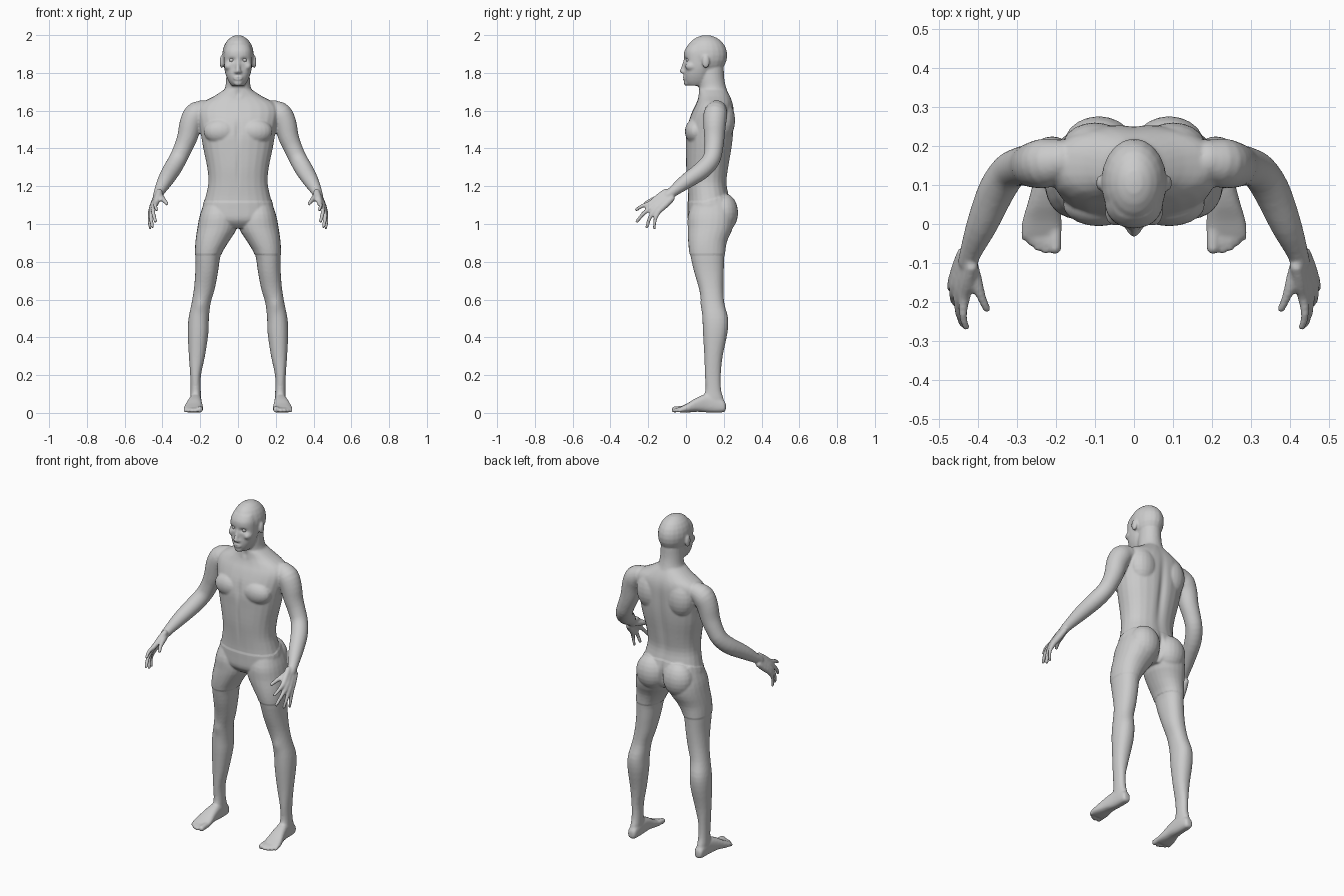
import bpy, bmesh, math
from mathutils import Vector, Matrix

bm = bmesh.new()
SEG = 24


def refine(rows, n=3):
    """Catmull-Rom interpolation of rows of numbers."""
    out = []
    for i in range(len(rows) - 1):
        a, b, c, d = (rows[max(i - 1, 0)], rows[i], rows[i + 1], rows[min(i + 2, len(rows) - 1)])
        for k in range(n):
            t = k / n
            out.append([0.5 * (2 * q + (r - p) * t + (2 * p - 5 * q + 4 * r - s) * t * t
                               + (3 * q - p - 3 * r + s) * t ** 3) for p, q, r, s in zip(a, b, c, d)])
    return out + [list(rows[-1])]


def skin(rings):
    loops = [[bm.verts.new(p) for p in ring] for ring in rings]
    for a, b in zip(loops, loops[1:]):
        for i in range(len(a)):
            j = (i + 1) % len(a)
            bm.faces.new((a[i], a[j], b[j], b[i]))
    bm.faces.new(loops[0][::-1])
    bm.faces.new(loops[-1])


def oval(c, u, v, power=2.0):
    ring = []
    for i in range(SEG):
        a = 2 * math.pi * i / SEG
        x, y = math.cos(a), math.sin(a)
        ring.append(c + u * math.copysign(abs(x) ** (2 / power), x)
                    + v * math.copysign(abs(y) ** (2 / power), y))
    return ring


def loft_z(rows, power=2.2):
    """Rows: z, x0, x1, y0, y1."""
    skin([oval(Vector(((a + b) / 2, (c + d) / 2, z)), Vector(((b - a) / 2, 0, 0)),
               Vector((0, (d - c) / 2, 0)), power) for z, a, b, c, d in refine(rows)])


def loft_y(rows, power=2.6):
    """Rows: y, x0, x1, z0, z1."""
    skin([oval(Vector(((a + b) / 2, y, (c + d) / 2)), Vector(((b - a) / 2, 0, 0)),
               Vector((0, 0, (d - c) / 2)), power) for y, a, b, c, d in refine(rows)])


def ball(c, r):
    bmesh.ops.create_uvsphere(bm, u_segments=20, v_segments=12, radius=1,
                              matrix=Matrix.Translation(c) @ Matrix.Diagonal((*r, 1)))


def tube(rows):
    """Rows: x, y, z, radius; rounded ends."""
    pts = refine(rows)
    rings = []
    for i, p in enumerate(pts):
        t = (Vector(pts[min(i + 1, len(pts) - 1)][:3]) - Vector(pts[max(i - 1, 0)][:3])).normalized()
        u = t.cross(Vector((1, 0, 0))).normalized()
        rings.append(oval(Vector(p[:3]), u * p[3], t.cross(u) * p[3]))
    skin(rings)
    for p in (rows[0], rows[-1]):
        ball(p[:3], [p[3]] * 3)


# leg
loft_z([(1.14, .03, .165, .05, .22), (1.05, .01, .198, .015, .25), (.98, .008, .212, .012, .245),
        (.91, .05, .222, .014, .215), (.84, .09, .226, .022, .204), (.75, .105, .226, .042, .2),
        (.66, .122, .233, .068, .198), (.58, .145, .246, .083, .203), (.5, .154, .262, .087, .223),
        (.42, .157, .266, .09, .219), (.3, .175, .26, .097, .194), (.2, .196, .253, .1, .184),
        (.12, .197, .251, .103, .186), (.07, .196, .252, .085, .2), (.03, .2, .248, .08, .2)])
# foot and toes
loft_y([(.211, .21, .24, .015, .045), (.195, .197, .25, .003, .07), (.12, .193, .256, .002, .1),
        (.06, .19, .27, .006, .082), (.01, .185, .285, .002, .052), (-.025, .185, .289, .001, .034),
        (-.038, .19, .283, .006, .026)])
for x, tip, r in ((.202, -.061, .0165), (.226, -.067, .0105), (.245, -.06, .0105),
                  (.262, -.048, .01), (.278, -.034, .01)):
    tube([(x, .0, .022, r), (x, (tip - .01) / 2, .02, r), (x, tip, r + .001, r)])
# arm
tube([(.19, .162, 1.6, .055), (.225, .156, 1.58, .063), (.25, .152, 1.53, .06), (.268, .15, 1.46, .054),
      (.292, .147, 1.4, .049), (.32, .133, 1.34, .047), (.352, .085, 1.285, .047),
      (.388, 0, 1.225, .04), (.415, -.065, 1.175, .029), (.425, -.095, 1.152, .025)])
# hand: four fingers that run from the wrist through the palm, then the thumb
wrist, across = Vector((.426, -.093, 1.152)), Vector((.027, .045, -.045))
for k, knuckle, tip, r in ((-.38, (.433, -.187, 1.11), (.43, -.264, 1.075), .0105),
                           (-.13, (.447, -.178, 1.092), (.437, -.258, 1.015), .011),
                           (.13, (.458, -.163, 1.077), (.453, -.207, .985), .0105),
                           (.38, (.462, -.145, 1.066), (.465, -.168, .978), .0095)):
    a, b, c = wrist + across * k, Vector(knuckle), Vector(tip)
    bend = (b + c) / 2 + Vector((.006, -.006, .003))
    tube([(*a, .017), (*((a + b) / 2), .0175), (*b, .0145), (*bend, r), (*c, r * .85)])
tube([(.42, -.1, 1.15, .02), (.405, -.145, 1.138, .017), (.391, -.185, 1.125, .012),
      (.377, -.217, 1.108, .01)])
# chest, shoulder blade, buttock and ear
ball((.09, .05, 1.49), (.092, .056, .068))
ball((.1, .195, 1.55), (.085, .065, .11))
ball((.09, .2, 1.06), (.088, .073, .1))
ball((.087, .105, 1.858), (.01, .02, .034))
# cheek and nostril
ball((.05, .03, 1.835), (.024, .035, .024))
ball((.012, -.014, 1.805), (.009, .012, .008))

# mirror all side parts
copy = bmesh.ops.duplicate(bm, geom=bm.verts[:] + bm.edges[:] + bm.faces[:])
for v in copy["geom"]:
    if isinstance(v, bmesh.types.BMVert):
        v.co.x *= -1

# torso: z, half width, front, back
loft_z([(z, -w, w, f, b) for z, w, f, b in (
    (1.71, .075, .068, .215), (1.675, .13, .066, .235), (1.64, .195, .055, .248), (1.6, .218, .035, .254),
    (1.54, .21, .012, .254), (1.47, .196, -.002, .251), (1.4, .184, -.002, .243), (1.3, .163, 0, .226),
    (1.22, .157, .006, .216), (1.15, .17, .01, .228), (1.08, .186, .01, .243), (1.02, .17, .014, .235),
    (.98, .07, .05, .2))], 2.3)
# neck
loft_z([(z, -w, w, f, b) for z, w, f, b in (
    (1.83, .06, .07, .2), (1.77, .063, .065, .203), (1.72, .069, .068, .214), (1.67, .095, .062, .232),
    (1.6, .11, .06, .24))], 2.0)
# skull and face
ball((0, .107, 1.893), (.084, .112, .107))
loft_z([(z, -w, w, f, b) for z, w, f, b in (
    (1.95, .06, .012, .12), (1.915, .073, -.009, .13), (1.87, .076, -.01, .14), (1.83, .074, -.009, .14),
    (1.79, .065, -.011, .13), (1.755, .05, -.006, .12), (1.732, .034, .008, .1))], 2.2)
# nose, lips and chin
tube([(0, .0, 1.875, .011), (0, -.01, 1.84, .011), (0, -.021, 1.81, .0125)])
ball((0, -.006, 1.773), (.027, .014, .012))
ball((0, .004, 1.747), (.024, .016, .016))

# fuse everything into one skin
bmesh.ops.recalc_face_normals(bm, faces=bm.faces[:])
raw = bpy.data.meshes.new("body_parts")
bm.to_mesh(raw)
bm.free()
body = bpy.data.objects.new("body", raw)
bpy.context.collection.objects.link(body)
remesh = body.modifiers.new("fuse", "REMESH")
remesh.mode = "VOXEL"
remesh.voxel_size = .0065
soft = body.modifiers.new("soften", "SMOOTH")
soft.factor = .5
soft.iterations = 3
graph = bpy.context.evaluated_depsgraph_get()
mesh = bpy.data.meshes.new_from_object(body.evaluated_get(graph))
body.modifiers.clear()
body.data = mesh

# sculpted details: centre, reach, push along y
strokes = [((0, .25, 1.4), (.022, .1, .2), -.013),        # spine
           ((0, .27, 1.04), (.012, .09, .07), -.03),      # cleft
           ((0, 0, 1.49), (.014, .05, .06), .008),        # breastbone
           ((0, 0, 1.3), (.01, .05, .1), .005),           # belly line
           ((.034, -.01, 1.868), (.019, .04, .011), .013),  # eye socket
           ((0, -.02, 1.773), (.022, .03, .004), .005),   # mouth
           ((0, .05, 1.69), (.015, .04, .02), .008),      # throat hollow
           ((.2, .085, .57), (.025, .04, .035), -.006)]   # kneecap
count = len(mesh.vertices)
co, no = [0.0] * (count * 3), [0.0] * (count * 3)
mesh.vertices.foreach_get("co", co)
mesh.vertices.foreach_get("normal", no)
for i in range(0, count * 3, 3):
    x, y, z = abs(co[i]), co[i + 1], co[i + 2]
    for c, r, push in strokes:
        dx, dz = (x - c[0]) / r[0], (z - c[2]) / r[2]
        if abs(dz) < 2.5 and abs(dx) < 2.5:
            co[i + 1] += push * math.exp(-dz * dz - dx * dx - ((y - c[1]) / r[1]) ** 2)
    # thin step at the waistband and thigh hem
    if x < .3 and .84 < z < 1.12 + .3 * max(0, y - .1):
        for k in range(3):
            co[i + k] += no[i + k] * .003
mesh.vertices.foreach_set("co", co)
mesh.update()
mesh.shade_smooth()

# eyes
for side, s in (("left", 1), ("right", -1)):
    bpy.ops.mesh.primitive_uv_sphere_add(segments=20, ring_count=12, radius=.0125,
                                         location=(.034 * s, .0125, 1.868))
    bpy.context.object.name = side + "_eye"
    bpy.context.object.data.shade_smooth()
